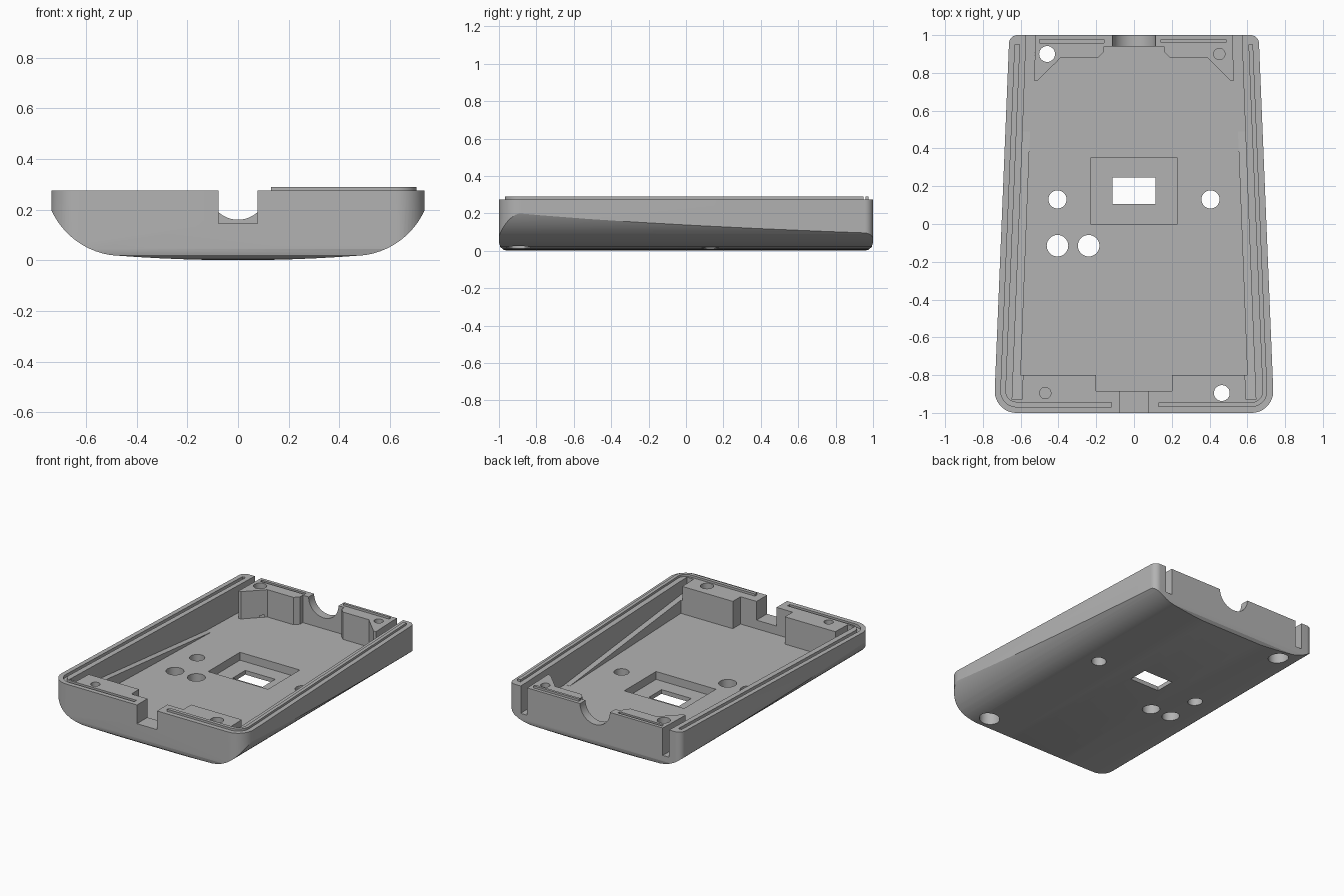
import bpy, bmesh, math
from math import sin, cos, radians, pi
from mathutils import Matrix

if "Cube" in bpy.data.objects:
    bpy.data.objects.remove(bpy.data.objects["Cube"])

grey = bpy.data.materials.new("plain_grey")
grey.diffuse_color = (0.45, 0.45, 0.45, 1)
grey.use_nodes = True
grey.node_tree.nodes["Principled BSDF"].inputs["Base Color"].default_value = grey.diffuse_color


def prism(name, poly, z0, z1, axes="xy"):
    """Extrude a polygon; z0 may be a function of the point for sloped bottoms."""
    place = {"xy": lambda a, b, c: (a, b, c),
             "xz": lambda a, b, c: (a, c, b),
             "yz": lambda a, b, c: (c, a, b)}[axes]
    base = z0 if callable(z0) else (lambda a, b: z0)
    bm = bmesh.new()
    lo = [bm.verts.new(place(a, b, base(a, b))) for a, b in poly]
    hi = [bm.verts.new(place(a, b, z1)) for a, b in poly]
    bm.faces.new(lo[::-1])
    bm.faces.new(hi)
    n = len(poly)
    for i in range(n):
        j = (i + 1) % n
        bm.faces.new((lo[i], lo[j], hi[j], hi[i]))
    bmesh.ops.recalc_face_normals(bm, faces=bm.faces)
    me = bpy.data.meshes.new(name)
    bm.to_mesh(me)
    bm.free()
    ob = bpy.data.objects.new(name, me)
    bpy.context.collection.objects.link(ob)
    me.materials.append(grey)
    return ob


def rect(x0, x1, y0, y1):
    return [(x0, y0), (x1, y0), (x1, y1), (x0, y1)]


def circle(x, y, r, n=32):
    return [(x + r * cos(2 * pi * i / n), y + r * sin(2 * pi * i / n)) for i in range(n)]


def flip(poly, s):
    return [(s * x, y) for x, y in poly]


def boolean(target, tool, op="DIFFERENCE"):
    m = target.modifiers.new("cut", "BOOLEAN")
    m.operation, m.object, m.solver = op, tool, "EXACT"
    bpy.context.view_layer.objects.active = target
    bpy.ops.object.modifier_apply(modifier=m.name)
    bpy.data.objects.remove(tool, do_unlink=True)


# Tapered outline with rounded corners, offset inward by d
def side_x(y, d=0.0):
    return 0.742 - 0.041 * (y + 1) - d


def corner(y, r, d, a0, a1, n=12):
    r = max(r - d, 0.008)
    cy = y + (r + d) * (1 if y < 0 else -1)
    cx = side_x(cy, d) - r
    return [(cx + r * cos(radians(a0 + (a1 - a0) * i / n)),
             cy + r * sin(radians(a0 + (a1 - a0) * i / n))) for i in range(n + 1)]


def front_corner(d):
    return corner(-1, 0.115, d, -90, 2)


half = front_corner(0) + corner(1, 0.045, 0, 2, 90)
outline = half + flip(half, -1)[::-1]
RIM, FLOOR = 0.275, 0.085

# Shell body: outline cut to the curved underside
shell = prism("case_shell", outline, -0.05, RIM)
under = [(0.1 * i, 0.02 * (0.2 * i) ** 2) for i in range(5)]
under += [(0.457 + 0.307 * sin(radians(a)), 0.324 - 0.307 * cos(radians(a)))
          for a in [8 + 4 * i for i in range(18)]] + [(0.9, 0.5)]
section = under + flip(under, -1)[:0:-1]
boolean(shell, prism("underside", section, -1.2, 1.2, "xz"), "INTERSECT")
end = [(0.95, -0.001), (0.975, 0.005), (0.993, 0.02), (1.0, 0.045), (1.1, 0.046), (1.1, 0.5)]
boolean(shell, prism("end_rounding", flip(end, -1)[::-1] + end, -1, 1, "yz"), "INTERSECT")

# Main cavity, leaving the screw blocks at both ends
side = [(0.2, -0.885), (0.2, -0.8), (0.6, -0.8), (0.54, 0.76), (0.51, 0.76), (0.39, 0.88),
        (0.19, 0.88), (0.16, 0.91), (0.16, 0.94)]
boolean(shell, prism("cavity", side + flip(side, -1)[::-1], FLOOR, 0.4))

# Side slots with a ledge sloping down to the floor, open at the back
for s in (1, -1):
    ledge = [(0.593, -0.93), (0.645, -0.93), (0.589, 0.5), (0.537, 0.5)]
    boolean(shell, prism("ledge", flip(ledge, s),
                         lambda x, y: FLOOR + 0.07 * (0.5 - y), 0.4))
    slot = [(0.5375, 0.49), (0.5894, 0.49), (0.567, 1.1), (0.518, 1.1)]
    boolean(shell, prism("slot", flip(slot, s), FLOOR, 0.4))

# Cable notch at the front, half-round notch at the back
boolean(shell, prism("front_notch", rect(-0.077, 0.077, -1.1, -0.86), 0.145, 0.4))
boolean(shell, prism("back_notch", circle(0, RIM, 0.115, 48), 0.9, 1.1, "xz"))

# Recessed window in the floor
boolean(shell, prism("recess", rect(-0.23, 0.23, 0.0, 0.35), 0.03, 0.4))
boolean(shell, prism("window", rect(-0.115, 0.115, 0.105, 0.245), -0.1, 0.4))

# Round holes: x, y, radius, bottom, top
for x, y, r, z0, z1 in [
        (-0.405, 0.13, 0.048, -0.1, 0.4), (0.405, 0.13, 0.048, -0.1, 0.4),
        (-0.405, -0.115, 0.057, -0.1, 0.4), (-0.24, -0.115, 0.057, -0.1, 0.4),
        (-0.46, 0.9, 0.042, -0.1, 0.4), (0.465, -0.895, 0.042, -0.1, 0.4),
        (-0.46, 0.9, 0.066, -0.1, 0.1), (0.465, -0.895, 0.066, -0.1, 0.1),
        (0.452, 0.9, 0.03, 0.12, 0.4), (-0.47, -0.895, 0.03, 0.12, 0.4)]:
    boolean(shell, prism("hole", circle(x, y, r), z0, z1))


# Rim strip: runs along one side and round the front corner
def strip(x0, d0=0.032, d1=0.056):
    a, b = [[(x0, -1 + d)] + front_corner(d) + [(side_x(0.95, d), 0.95)] for d in (d0, d1)]
    return a + b[::-1]


# Groove on the left half, tongue on the right half
boolean(shell, prism("groove", flip(strip(0.12), -1), RIM - 0.02, 0.4))
boolean(shell, prism("back_groove", rect(-0.5, -0.16, 0.957, 0.977), RIM - 0.02, 0.4))
parts = [shell,
         prism("rim_tongue", strip(0.13), RIM - 0.005, 0.29),
         prism("back_tongue", rect(0.14, 0.49, 0.96, 0.977), RIM - 0.005, 0.29)]

for ob in parts:
    bpy.ops.object.select_all(action="DESELECT")
    ob.select_set(True)
    bpy.context.view_layer.objects.active = ob
    bpy.ops.object.shade_smooth_by_angle(angle=radians(22))
